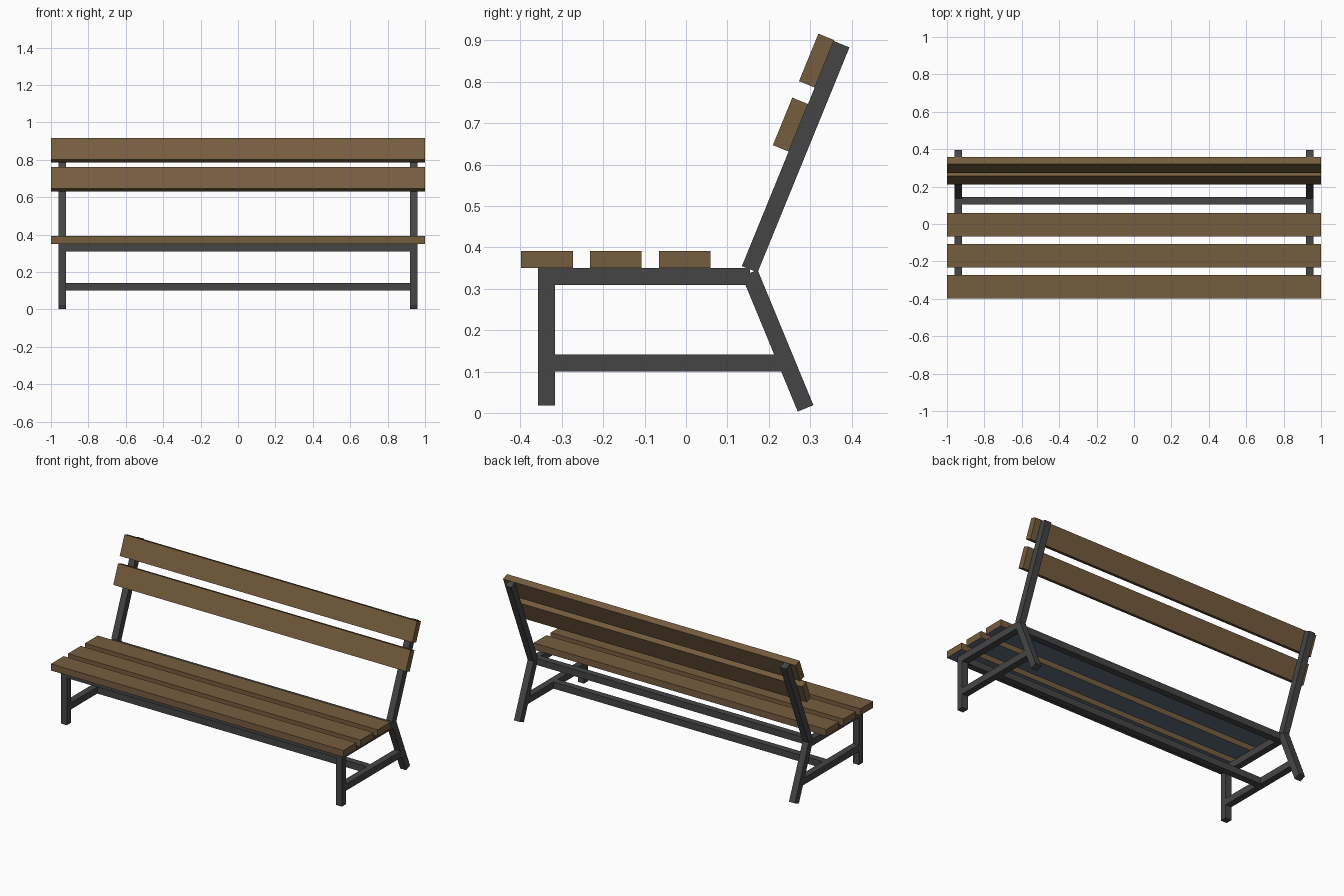
import bpy, bmesh
from mathutils import Vector, Matrix

default = bpy.data.objects.get("Cube")
if default:
    bpy.data.objects.remove(default, do_unlink=True)


def make_material(name, rgb):
    mat = bpy.data.materials.new(name)
    mat.use_nodes = True
    mat.diffuse_color = (*rgb, 1)
    mat.node_tree.nodes["Principled BSDF"].inputs["Base Color"].default_value = (*rgb, 1)
    return mat


wood = make_material("brown wood", (0.18, 0.11, 0.049))
metal = make_material("dark grey metal", (0.06, 0.06, 0.06))
slate = make_material("slate underside", (0.11, 0.155, 0.205))

T = 0.041            # bar thickness
LEG_X = 0.94         # side frame position
INNER = LEG_X - T / 2


def beam(name, start, end, depth, width, mat, under=None):
    """Box running from start to end; width lies along x for side bars, depth across."""
    a, b = Vector(start), Vector(end)
    axis = (b - a).normalized()
    side = Vector((0, 1, 0)) if abs(axis.x) > 0.9 else Vector((1, 0, 0))
    up = axis.cross(side)
    rot = Matrix((side, up, axis)).transposed().to_4x4()
    bm = bmesh.new()
    bmesh.ops.create_cube(bm, size=1)
    bm.transform(Matrix.Translation((a + b) / 2) @ rot
                 @ Matrix.Diagonal((width, depth, (b - a).length, 1)))
    bmesh.ops.recalc_face_normals(bm, faces=bm.faces)
    if under:
        for f in bm.faces:
            f.material_index = int(f.normal.z < -0.9)
    mesh = bpy.data.meshes.new(name)
    bm.to_mesh(mesh)
    bm.free()
    mesh.materials.append(mat)
    if under:
        mesh.materials.append(under)
    obj = bpy.data.objects.new(name, mesh)
    bpy.context.collection.objects.link(obj)
    return obj


# Side frames, as (y, z) runs mirrored left and right
bars = {
    "front_leg": ((-0.337, 0.018), (-0.337, 0.35)),
    "seat_bearer": ((-0.357, 0.33), (0.155, 0.33)),
    "lower_side_rail": ((-0.337, 0.121), (0.24, 0.121)),
    "rear_leg": ((0.289, 0.011), (0.154, 0.338)),
    "back_post": ((0.154, 0.347), (0.376, 0.891)),
}
for label, sx in (("left", 1), ("right", -1)):
    for name, (p, q) in bars.items():
        beam(f"{label}_{name}", (sx * LEG_X, *p), (sx * LEG_X, *q), T, T, metal)

# Long rails between the frames
for name, y, z in (("rear_seat_rail", 0.125, 0.33),
                   ("front_seat_rail", -0.337, 0.33),
                   ("lower_long_rail", -0.04, 0.121)):
    beam(name, (-INNER, y, z), (INNER, y, z), T, T, metal)

# Seat slats with slate undersides
for i, y in enumerate((-0.336, -0.17, -0.003)):
    beam(f"seat_slat_{i + 1}", (-1, y, 0.371), (1, y, 0.371), T, 0.125, wood, slate)

# Back slats lie flat against the leaning posts
p, q = (Vector((0, *v)) for v in bars["back_post"])
lean = (q - p).normalized()
front = Vector((0, -lean.z, lean.y))
for name, along in (("lower_back_slat", 0.361), ("upper_back_slat", 0.528)):
    c = p + lean * along + front * T
    slat = beam(name, (-1, 0, 0), (1, 0, 0), 0.124, T, wood)
    slat.rotation_euler.x = -lean.angle(Vector((0, 0, 1)))
    slat.location = c
